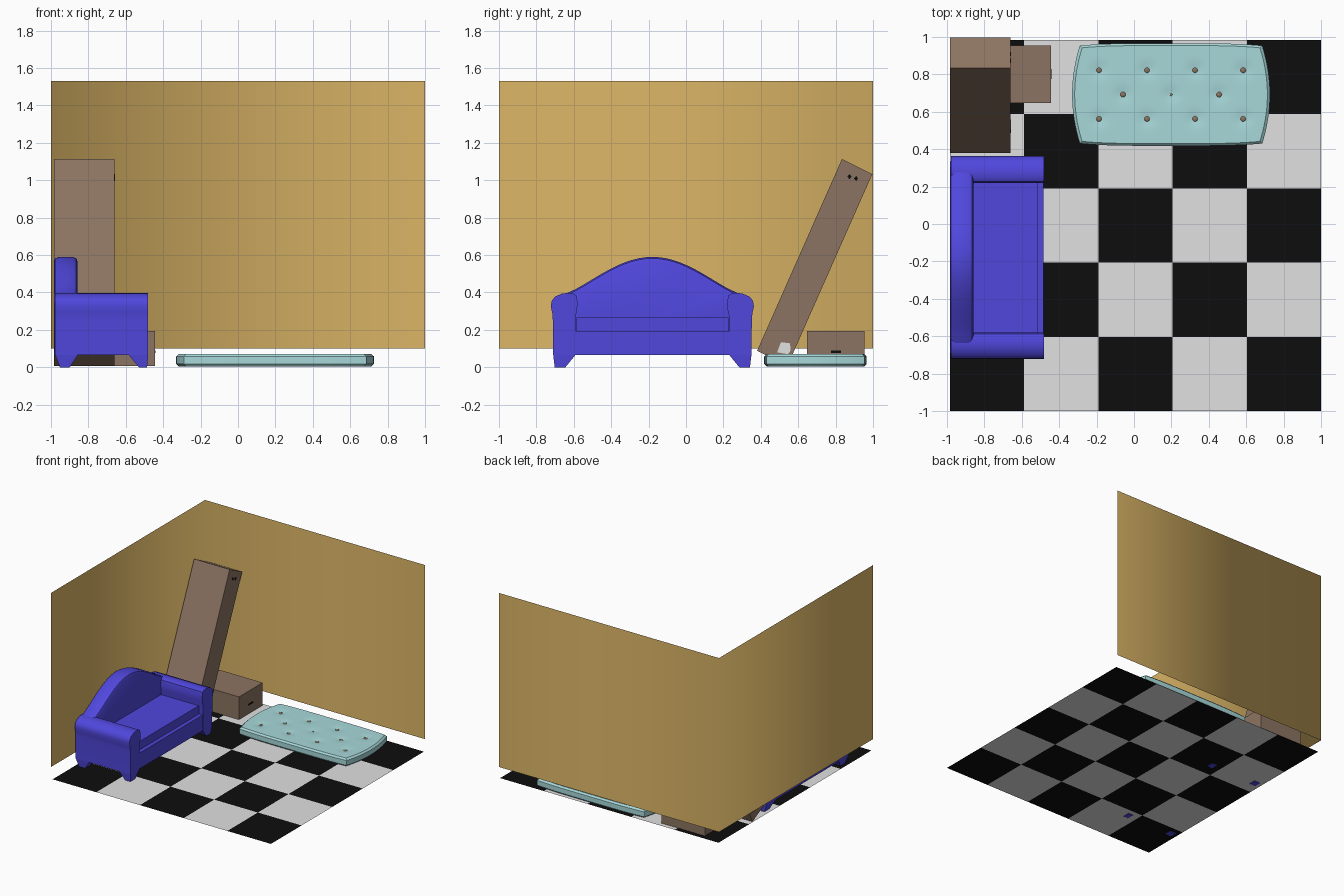
import bpy, bmesh, math
from mathutils import Vector

if "Cube" in bpy.data.objects:
    bpy.data.objects.remove(bpy.data.objects["Cube"])


def material(name, r, g, b):
    m = bpy.data.materials.new(name)
    m.diffuse_color = (r, g, b, 1)
    m.use_nodes = True
    m.node_tree.nodes["Principled BSDF"].inputs["Base Color"].default_value = m.diffuse_color
    return m


BLACK = material("tile black", 0.004, 0.004, 0.004)
WHITE = material("tile white", 0.75, 0.75, 0.75)
OCHRE = material("wall ochre", 0.72, 0.47, 0.135)
BROWN = material("cardboard brown", 0.262, 0.175, 0.122)
VIOLET = material("sofa violet", 0.08, 0.063, 0.72)
AQUA = material("cushion aqua", 0.39, 0.69, 0.70)


def finish(bm, name, mats, recalc=True, smooth=None):
    if recalc:
        bmesh.ops.recalc_face_normals(bm, faces=bm.faces)
    me = bpy.data.meshes.new(name)
    bm.to_mesh(me)
    bm.free()
    ob = bpy.data.objects.new(name, me)
    bpy.context.collection.objects.link(ob)
    for m in mats:
        me.materials.append(m)
    if smooth:
        bpy.ops.object.select_all(action='DESELECT')
        ob.select_set(True)
        bpy.context.view_layer.objects.active = ob
        bpy.ops.object.shade_smooth_by_angle(angle=math.radians(smooth))
    return ob


def prism(name, yz, x0, x1, mat, smooth=None, bevel=0):
    """Side profile in y, z drawn out along x."""
    bm = bmesh.new()
    a = [bm.verts.new((x0, y, z)) for y, z in yz]
    b = [bm.verts.new((x1, y, z)) for y, z in yz]
    n = len(yz)
    bm.faces.new(a)
    bm.faces.new(b[::-1])
    for i in range(n):
        j = (i + 1) % n
        bm.faces.new((a[i], a[j], b[j], b[i]))
    if bevel:
        rim = [e for e in bm.edges
               if abs(e.verts[0].co.x - e.verts[1].co.x) < 1e-6]
        bmesh.ops.recalc_face_normals(bm, faces=bm.faces)
        bmesh.ops.bevel(bm, geom=rim, offset=bevel, segments=2, profile=0.5, affect='EDGES')
    return finish(bm, name, [mat], smooth=smooth)


def box(name, x0, x1, y0, y1, z0, z1, mat):
    return prism(name, [(y0, z0), (y1, z0), (y1, z1), (y0, z1)], x0, x1, mat)


# checkered floor, five by five tiles
bm = bmesh.new()
T = 1.985 / 5
grid = [[bm.verts.new((-0.985 + i * T, -1 + j * T, 0.003)) for j in range(6)] for i in range(6)]
for i in range(5):
    for j in range(5):
        f = bm.faces.new((grid[i][j], grid[i + 1][j], grid[i + 1][j + 1], grid[i][j + 1]))
        f.material_index = (i + j) % 2
finish(bm, "checkered_floor", [BLACK, WHITE], recalc=False)

# two joined walls with a shared, softly shaded corner
bm = bmesh.new()
lo, hi = [[bm.verts.new((x, y, z)) for x, y in ((-1, -1), (-1, 1), (1, 1))] for z in (0.1, 1.53)]
for i in range(2):
    f = bm.faces.new((lo[i + 1], lo[i], hi[i], hi[i + 1]))
    f.normal_update()
    if f.normal.dot(Vector((1, -1, 0))) < 0:
        f.normal_flip()
    f.smooth = True
finish(bm, "corner_walls", [OCHRE], recalc=False)

# tall carton leaning on the back wall, and the small carton beside it
prism("leaning_carton", [(0.38, 0.088), (0.542, 0.006), (0.996, 1.032), (0.834, 1.114)],
      -0.983, -0.66, BROWN)
box("small_carton", -0.84, -0.445, 0.648, 0.955, 0.008, 0.195, BROWN)

# printed patches on the cartons
prism("pale_patch", [(0.487, 0.08), (0.508, 0.134), (0.556, 0.128), (0.56, 0.09), (0.545, 0.07)],
      -0.661, -0.657, WHITE)
for y, z in ((0.875, 1.02), (0.91, 1.01)):
    prism("dark_mark", [(y - 0.013, z), (y, z - 0.015), (y + 0.01, z), (y, z + 0.013)],
          -0.661, -0.657, BLACK)
box("carton_dark_mark", -0.446, -0.442, 0.775, 0.83, 0.077, 0.09, BLACK)

# sofa, facing +x, centred on y = SY
SY = -0.18
box("sofa_base", -0.975, -0.484, SY - 0.42, SY + 0.42, 0.065, 0.195, VIOLET)
box("seat_cushion", -0.9, -0.515, SY - 0.406, SY + 0.406, 0.19, 0.265, VIOLET)

# humped backrest with rounded rim
hump = []
for i in range(25):
    y = -0.45 + 0.9 * i / 24
    hump.append((y, 0.40 + 0.19 * max(0.0, math.cos(math.pi / 2 * y / 0.45)) ** 1.2))
back = [(-0.525, 0.07), (-0.53, 0.35)] + hump + [(0.53, 0.35), (0.525, 0.07)]
prism("sofa_back", [(SY + y, z) for y, z in back], -0.985, -0.857, VIOLET, smooth=35, bevel=0.027)

# flared arms
ARM = [(0.41, 0.065), (0.412, 0.262), (0.402, 0.31), (0.40, 0.35), (0.407, 0.385), (0.43, 0.398),
       (0.48, 0.395), (0.52, 0.378), (0.538, 0.355), (0.543, 0.325), (0.535, 0.29),
       (0.532, 0.25), (0.53, 0.065)]
for s in (-1, 1):
    prism("sofa_arm", [(SY + s * y, z) for y, z in ARM], -0.978, -0.48, VIOLET, smooth=40)


# tapered legs: wide at the top, narrow at the floor
def leg(s, top, foot):
    bm = bmesh.new()
    rings = []
    for (x0, x1), (y0, y1), z in ((foot, (0.465, 0.522), 0), (top, (0.41, 0.53), 0.067)):
        rings.append([bm.verts.new((x, SY + s * y, z))
                      for x, y in ((x0, y0), (x1, y0), (x1, y1), (x0, y1))])
    for r in rings:
        bm.faces.new(r)
    for i in range(4):
        j = (i + 1) % 4
        bm.faces.new((rings[0][i], rings[0][j], rings[1][j], rings[1][i]))
    finish(bm, "sofa_leg", [VIOLET])


for s in (-1, 1):
    leg(s, (-0.585, -0.48), (-0.53, -0.486))
    leg(s, (-0.978, -0.855), (-0.952, -0.90))

# tufted floor cushion: dimpled top, bulging ends, bevelled rim
CX, CY = 0.198, 0.692
BUTTONS = [(CX + 0.257 * (k - 1.5), CY + r) for k in range(4) for r in (-0.13, 0.13)]
BUTTONS += [(CX + 0.257 * k, CY) for k in (-1, 0, 1)]
bm = bmesh.new()
bmesh.ops.create_grid(bm, x_segments=48, y_segments=28, size=1)
for v in bm.verts:
    u, w = v.co.x, v.co.y
    x = CX + u * (0.475 + 0.04 * (1 - w * w))
    y = CY + w * (0.25 + 0.012 * (1 - u ** 4))
    near = min(math.hypot(x - a, y - b) for a, b in BUTTONS)
    v.co = (x, y, 0.071 - 0.008 * math.exp(-(near / 0.035) ** 2))
rim = [e for e in bm.edges if e.is_boundary]
for sx, sy, z in ((1.027, 1.046, 0.058), (1.027, 1.046, 0.018), (1.0, 1.0, 0.005)):
    px, py = (1, 1) if z == 0.058 else (1.027, 1.046)
    new = bmesh.ops.extrude_edge_only(bm, edges=rim)["geom"]
    for v in (g for g in new if isinstance(g, bmesh.types.BMVert)):
        v.co = (CX + (v.co.x - CX) * sx / px, CY + (v.co.y - CY) * sy / py, z)
    rim = [g for g in new if isinstance(g, bmesh.types.BMEdge) and g.is_boundary]
bmesh.ops.edgeloop_fill(bm, edges=rim)
finish(bm, "tufted_cushion", [AQUA], smooth=35)

# buttons in the dimples
for a, b in BUTTONS:
    r = 0.007 if (abs(a - CX) < 0.01 and b == CY) else 0.015
    bm = bmesh.new()
    bmesh.ops.create_uvsphere(bm, u_segments=12, v_segments=6, radius=r)
    for v in bm.verts:
        v.co = (a + v.co.x, b + v.co.y, 0.064 + v.co.z * 0.35)
    finish(bm, "cushion_button", [BROWN], smooth=60)
